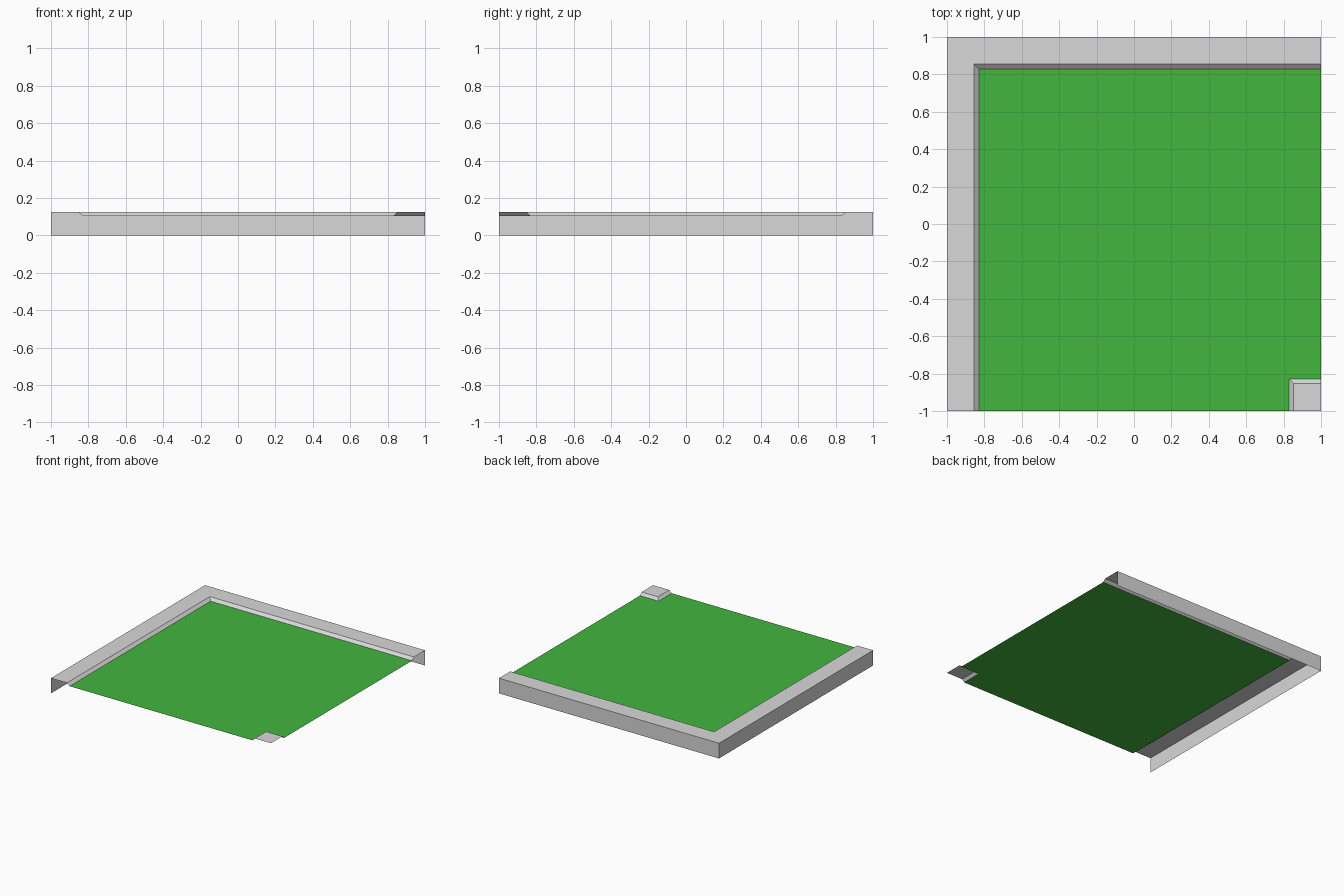
import bpy
import bmesh

if "Cube" in bpy.data.objects:
    bpy.data.objects.remove(bpy.data.objects["Cube"])

TOP, LAWN = 0.125, 0.104   # kerb top and lawn heights
REACH = 0.17               # width of kerb foot


def material(name, rgb):
    m = bpy.data.materials.new(name)
    m.diffuse_color = (*rgb, 1)
    m.use_nodes = True
    m.node_tree.nodes["Principled BSDF"].inputs["Base Color"].default_value = m.diffuse_color
    return m


stone = material("pale_grey_stone", (0.69, 0.69, 0.69))
green = material("lawn_green", (0.056, 0.468, 0.047))


def finish(name, bm, mat):
    mesh = bpy.data.meshes.new(name)
    bm.to_mesh(mesh)
    bm.free()
    mesh.materials.append(mat)
    obj = bpy.data.objects.new(name, mesh)
    bpy.context.collection.objects.link(obj)


def sweep(name, path, profile, mat):
    """Sweep a (distance inward, height) profile round a mitred corner."""
    bm = bmesh.new()
    rows = [[bm.verts.new((x, y, z)) for x, y in path(d)] for d, z in profile]
    for a, b in zip(rows, rows[1:]):
        for i in range(len(a) - 1):
            bm.faces.new((a[i], a[i + 1], b[i + 1], b[i]))
    bmesh.ops.remove_doubles(bm, verts=bm.verts, dist=1e-5)
    finish(name, bm, mat)


# L-shaped kerb with outer walls, along the back and left
sweep("kerb", lambda d: [(1, 1 - d), (-1 + d, 1 - d), (-1 + d, -1)],
      [(0, 0), (0, TOP), (0.145, TOP), (REACH, LAWN)], stone)

# Small kerb cap in the front right corner, open on its outer sides
sweep("corner_kerb", lambda d: [(1 - d, -1), (1 - d, -1 + d), (1, -1 + d)],
      [(0, TOP), (0.148, TOP), (REACH, LAWN)], stone)

# Flat lawn sheet, notched around the corner kerb
bm = bmesh.new()
e = 1 - REACH
outline = [(-e, e), (-e, -1), (e, -1), (e, -e), (1, -e), (1, e)]
bm.faces.new([bm.verts.new((x, y, LAWN)) for x, y in outline])
finish("lawn", bm, green)
